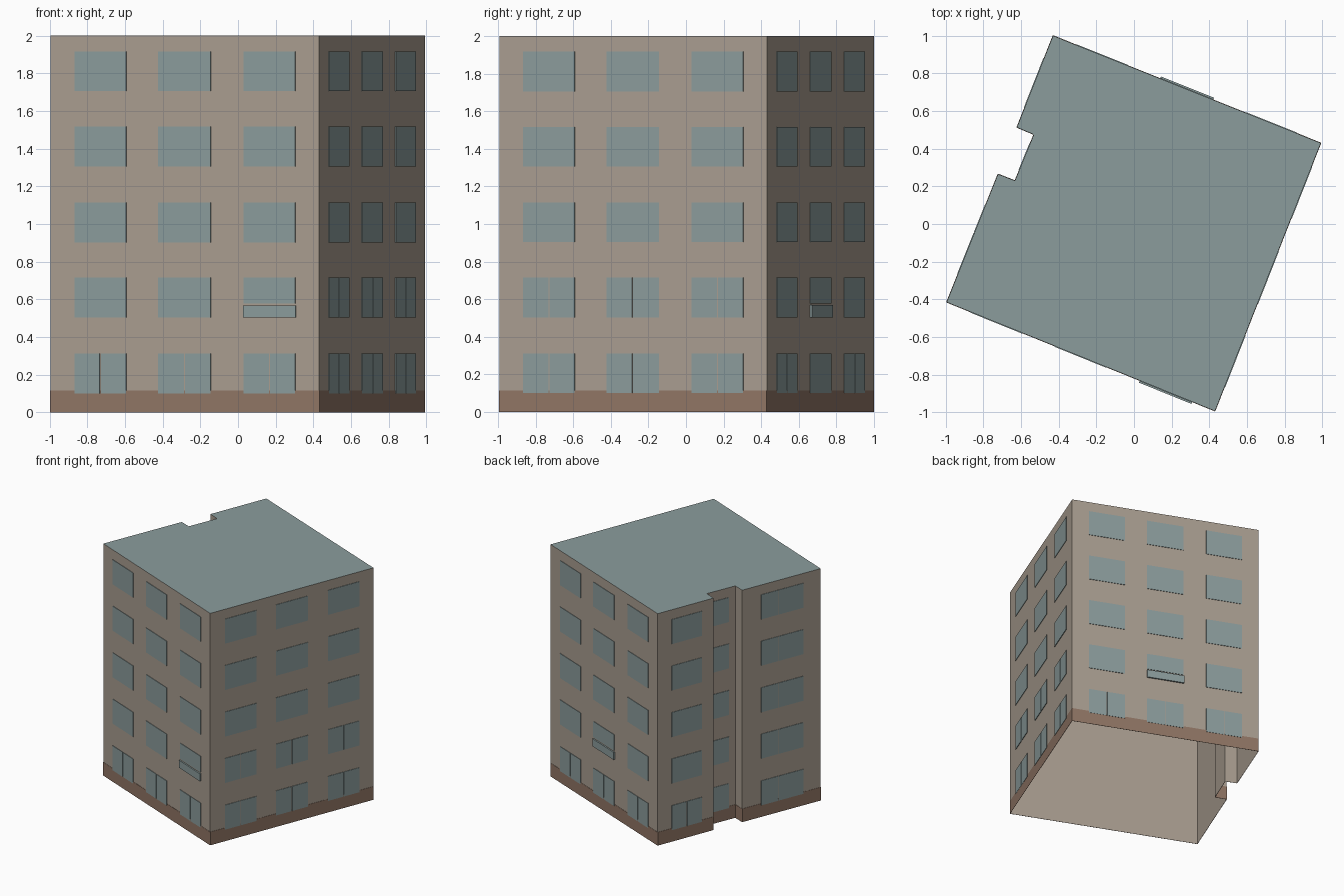
import bpy
import bmesh
from mathutils import Vector

cube = bpy.data.objects.get("Cube")
if cube:
    bpy.data.objects.remove(cube, do_unlink=True)


def material(name, colour):
    m = bpy.data.materials.new(name)
    m.use_nodes = True
    m.diffuse_color = (*colour, 1)
    bsdf = m.node_tree.nodes["Principled BSDF"]
    bsdf.inputs["Base Color"].default_value = (*colour, 1)
    bsdf.inputs["Roughness"].default_value = 0.9
    return m


WALL = material("beige_wall", (0.40, 0.34, 0.28))
GLASS = material("blue_grey", (0.26, 0.335, 0.335))
BASE = material("brown_base", (0.28, 0.18, 0.13))

HEIGHT = 2.0
BAND = 0.115
FLOOR_SILLS = [0.10, 0.503, 0.903, 1.305, 1.705]
WINDOW_H = 0.212
SLIT = 0.006

# Footprint, counter-clockwise, with the light-well notch in the left wall
A, B, C, D = [Vector(p) for p in ((-0.995, -0.415), (0.43, -0.993), (0.992, 0.43), (-0.43, 1.0))]
N1, N2, N3, N4 = [Vector(p) for p in ((-0.622, 0.513), (-0.532, 0.475), (-0.632, 0.23), (-0.722, 0.265))]
outline = [A, B, C, D, N1, N2, N3, N4]


def finish(name, bm, mats):
    mesh = bpy.data.meshes.new(name)
    bm.to_mesh(mesh)
    bm.free()
    for m in mats:
        mesh.materials.append(m)
    obj = bpy.data.objects.new(name, mesh)
    bpy.context.collection.objects.link(obj)
    return obj


def plate(bm, p, q, span, z0, z1, out):
    """Upright thin plate on wall p-q, raised off the wall by out."""
    d = q - p
    n = Vector((d.y, -d.x)).normalized()
    a, b = p + d * span[0], p + d * span[1]
    rings = []
    for off in (0, out):
        pts = [(a, z0), (b, z0), (b, z1), (a, z1)]
        rings.append([bm.verts.new((*(v + n * off), z)) for v, z in pts])
    back, front = rings
    bm.faces.new(front)
    for i in range(4):
        j = (i + 1) % 4
        bm.faces.new((back[i], back[j], front[j], front[i]))


# Shell: outer walls and flat roof, open underneath
bm = bmesh.new()
low = [bm.verts.new((*p, 0)) for p in outline]
top = [bm.verts.new((*p, HEIGHT)) for p in outline]
for i in range(len(outline)):
    j = (i + 1) % len(outline)
    bm.faces.new((low[i], low[j], top[j], top[i]))
roof = bm.faces.new(top)
roof.material_index = 1
finish("walls_and_roof", bm, [WALL, GLASS])

# Brown band round the foot
bm = bmesh.new()
for i, p in enumerate(outline):
    plate(bm, p, outline[(i + 1) % len(outline)], (0, 1), 0, BAND, 0.002)
finish("base_band", bm, [BASE])


def windows(name, p, q, spans, split_rows, open_column=None, split_at=0.5):
    """Columns of windows; lower ones are split into two panes, one has a lower flap."""
    bm = bmesh.new()
    half = SLIT / 2 / (q - p).length
    for row, z in enumerate(FLOOR_SILLS):
        for col, (s, e) in enumerate(spans):
            if row == 1 and col == open_column:
                # Hinged lower pane standing off the wall
                plate(bm, p, q, (s, e + 0.003), z, z + 0.065, 0.012)
                plate(bm, p, q, (s, e), z + 0.075, z + WINDOW_H, 0.004)
            elif row < split_rows:
                mid = s + (e - s) * split_at
                plate(bm, p, q, (s, mid - half), z, z + WINDOW_H, 0.004)
                plate(bm, p, q, (mid + half, e), z, z + WINDOW_H, 0.004)
            else:
                plate(bm, p, q, (s, e), z, z + WINDOW_H, 0.004)
    finish(name, bm, [GLASS])


wide = [(0.09, 0.282), (0.402, 0.597), (0.72, 0.912)]
windows("front_windows", A, B, wide, 1, open_column=2)
windows("left_side_windows", B, C, wide, 2)
windows("back_windows", C, D, wide, 1, open_column=1)
windows("right_side_rear_windows", D, N1, [(0.25, 0.79)], 1)
windows("notch_windows", N2, N3, [(0.2, 0.77)], 0)
windows("right_side_front_windows", N4, A, [(0.24, 0.78)], 5, split_at=0.4)
